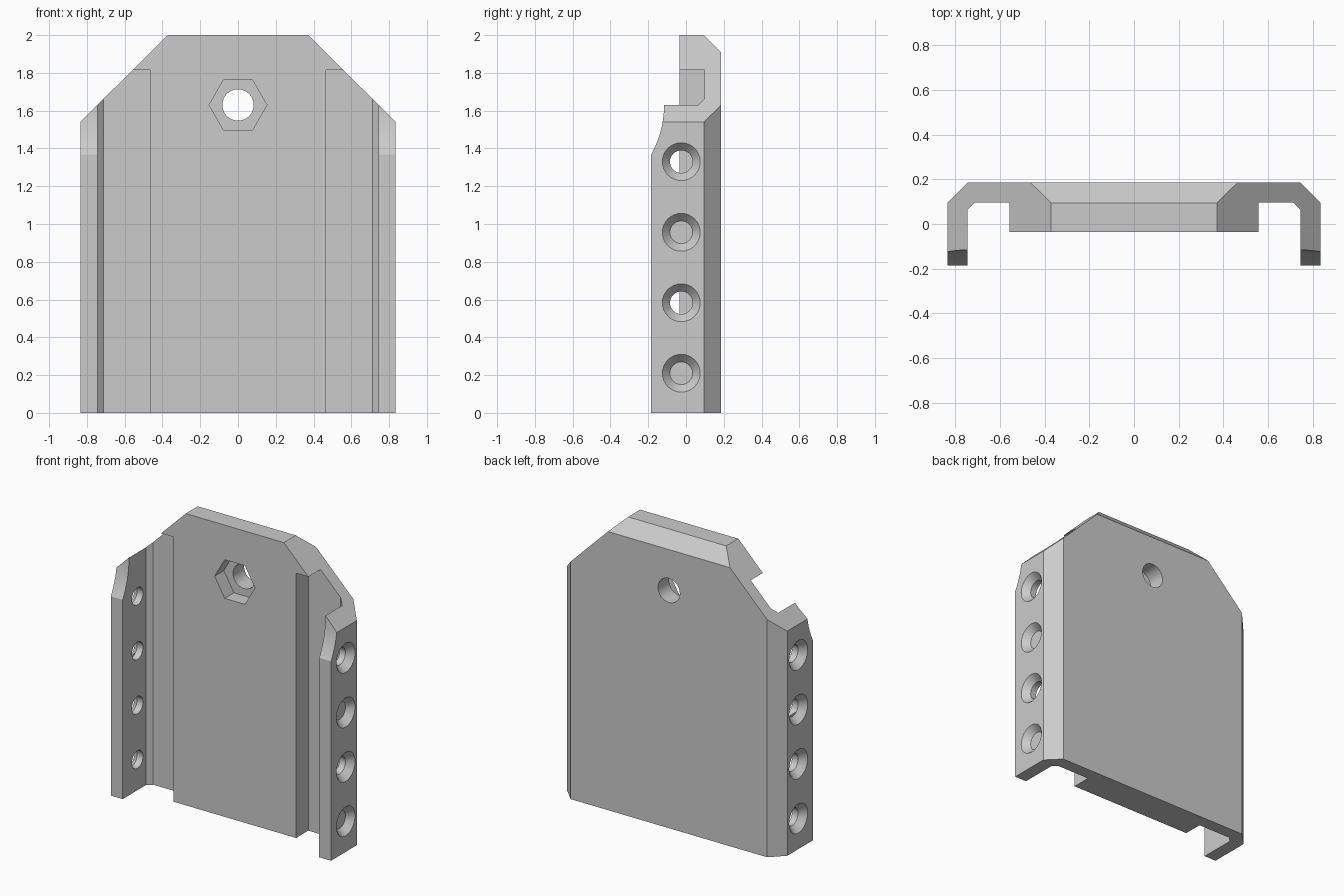
import bpy, bmesh
from math import sin, cos, radians
from mathutils import Matrix, Vector

if "Cube" in bpy.data.objects:
    bpy.data.objects.remove(bpy.data.objects["Cube"])


def mesh_object(name, bm):
    bmesh.ops.recalc_face_normals(bm, faces=bm.faces)
    me = bpy.data.meshes.new(name)
    bm.to_mesh(me)
    bm.free()
    ob = bpy.data.objects.new(name, me)
    bpy.context.collection.objects.link(ob)
    return ob


def prism(name, pts, axis, a, b):
    """Extrude a 2D profile along an axis; the profile uses the other two in order."""
    def place(p, t):
        c = list(p)
        c.insert("xyz".index(axis), t)
        return c
    bm = bmesh.new()
    lo = [bm.verts.new(place(p, a)) for p in pts]
    hi = [bm.verts.new(place(p, b)) for p in pts]
    bm.faces.new(lo)
    bm.faces.new(hi)
    n = len(pts)
    for i in range(n):
        j = (i + 1) % n
        bm.faces.new((lo[i], lo[j], hi[j], hi[i]))
    return mesh_object(name, bm)


def cone(name, p, q, r1, r2, sides):
    """Cone or cylinder between two points."""
    p, q = Vector(p), Vector(q)
    d = q - p
    m = Matrix.Translation((p + q) / 2) @ d.to_track_quat('Z', 'Y').to_matrix().to_4x4()
    bm = bmesh.new()
    bmesh.ops.create_cone(bm, cap_ends=True, segments=sides, radius1=r1,
                          radius2=r2, depth=d.length, matrix=m)
    return mesh_object(name, bm)


def cut(body, cutter):
    mod = body.modifiers.new("cut", 'BOOLEAN')
    mod.operation, mod.solver, mod.object = 'DIFFERENCE', 'EXACT', cutter
    bpy.context.view_layer.objects.active = body
    bpy.ops.object.modifier_apply(modifier=mod.name)
    bpy.data.objects.remove(cutter)


# Body blank: front outline with sloped shoulders
plate = prism("mounting_plate",
              [(-.835, 0), (.835, 0), (.835, 1.54), (.372, 2), (-.372, 2), (-.835, 1.54)],
              'y', -.185, .185)

# Front recess leaving the raised centre pad
cut(plate, prism("recess", [(-.6, -.4), (.6, -.4), (.6, -.035), (-.6, -.035)], 'z', -.1, 2.1))

# Side grooves and rear vertical chamfers
for s in (-1, 1):
    groove = [(.465, -.4), (.745, -.4), (.745, .065), (.711, .097), (.465, .097)]
    cut(plate, prism("groove", [(s * x, y) for x, y in groove], 'z', -.1, 1.815))
    edge = [(.935, -.005), (.645, .285), (.935, .285)]
    cut(plate, prism("edge", [(s * x, y) for x, y in edge], 'z', -.1, 2.1))

# Rear top chamfer
cut(plate, prism("top_edge", [(-.005, 2.1), (.285, 1.81), (.285, 2.1)], 'x', -1, 1))

# Concave relief at the top of the flanges
arc = [(-.653 + .537 * cos(radians(-4 * i)), 1.63 + .537 * sin(radians(-4 * i)))
       for i in range(11)]
cut(plate, prism("relief", arc + [(-.4, arc[-1][1]), (-.4, 1.8), (-.116, 1.8)], 'x', -1, 1))

# Countersunk flange holes
for s in (-1, 1):
    for z in (.21, .583, .956, 1.33):
        cut(plate, cone("hole", (s * .6, -.025, z), (s * .9, -.025, z), .06, .06, 32))
        cut(plate, cone("sink", (s * .79, -.025, z), (s * .846, -.025, z), .06, .11, 32))

# Hexagonal nut pocket and bolt hole
hexa = [(.153 * cos(radians(60 * i)), 1.63 + .153 * sin(radians(60 * i))) for i in range(6)]
cut(plate, prism("pocket", hexa, 'y', -.3, .065))
cut(plate, cone("bolt", (0, -.3, 1.63), (0, .3, 1.63), .083, .083, 32))

# Smooth the round surfaces, keep edges sharp
bpy.ops.object.select_all(action='DESELECT')
plate.select_set(True)
bpy.context.view_layer.objects.active = plate
bpy.ops.object.shade_smooth_by_angle(angle=radians(25))
